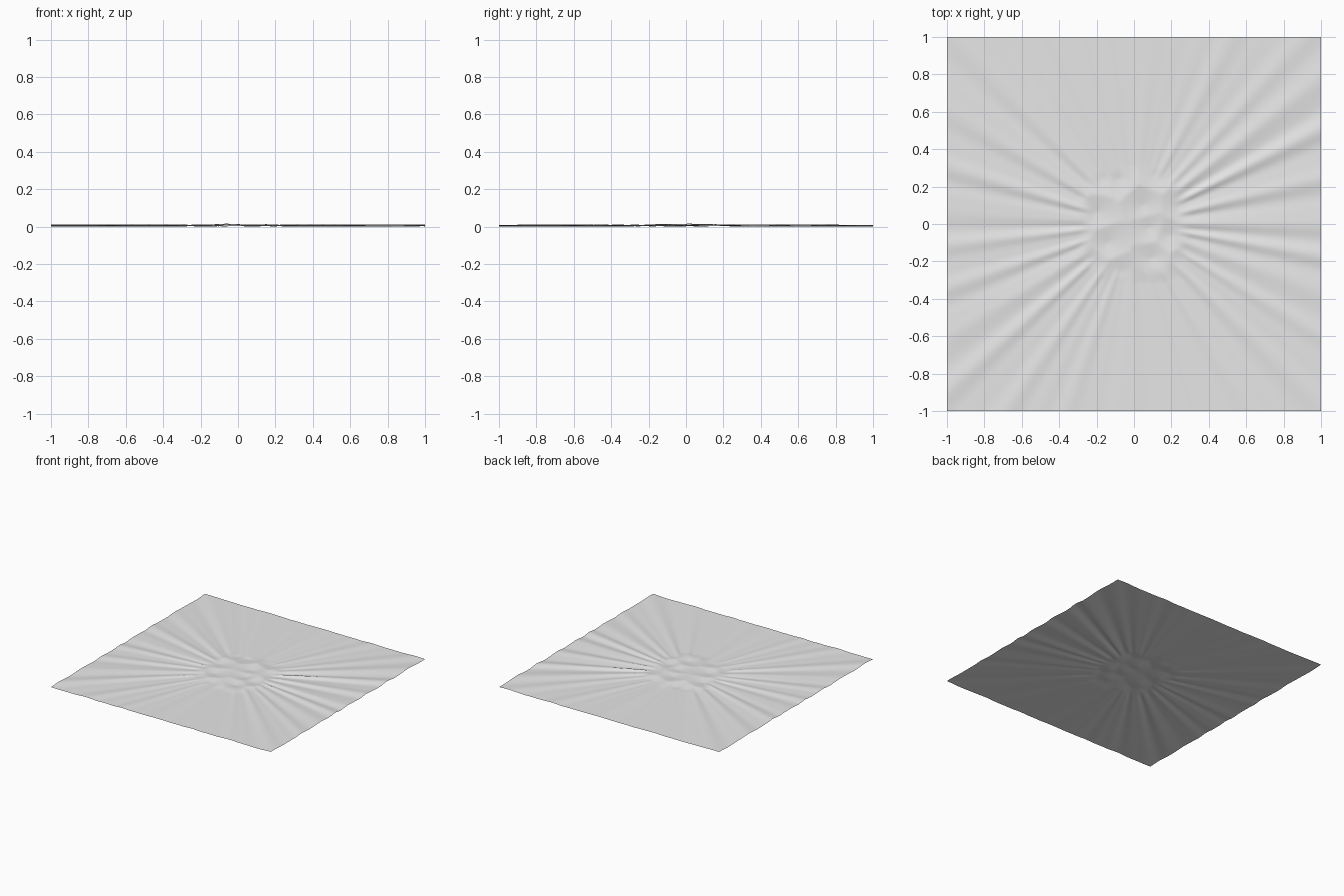
import bpy, bmesh, math, random
from mathutils import Vector

if "Cube" in bpy.data.objects:
    bpy.data.objects.remove(bpy.data.objects["Cube"])

random.seed(4)
N = 190            # grid resolution
CORE = 0.30        # half size of the dented centre

# centres of the bowl-shaped dents
CELLS = [(-0.20, 0.06), (0.05, 0.10), (-0.14, -0.10), (0.10, -0.18),
         (0.08, -0.02), (0.19, -0.06), (0.25, 0.10), (-0.17, 0.25),
         (-0.08, 0.25), (-0.23, -0.21), (0.28, 0.27), (-0.07, -0.26),
         (0.12, 0.27), (0.28, -0.20), (-0.32, -0.05), (-0.33, 0.20)]

# radial folds: angle in degrees, height, width in degrees
FOLDS = [(1, .007, 4), (14, .008, 3.5), (27, .008, 3), (38, .009, 3), (47, .005, 3),
         (62, .003, 4), (85, .002, 6), (112, .003, 5), (132, .004, 4),
         (148, .006, 4), (163, .008, 4), (175, .007, 3.5), (187, .007, 3),
         (199, .006, 3.5), (211, .008, 3), (222, .007, 3), (236, .005, 3),
         (250, .003, 3), (268, .002, 4), (285, .003, 3), (302, .004, 3),
         (317, .005, 3), (329, .005, 3), (340, .006, 3), (350, .006, 3)]
FINE = [(random.randint(25, 60), random.uniform(0, 6.28)) for _ in range(4)]


def dents(x, y):
    d = sorted(math.hypot(x - a, y - b) for a, b in CELLS)
    # soft minimum rounds the rims slightly
    k = 0.015
    h = max(k - abs(d[0] - d[1]), 0) / k
    return 0.006 + 0.12 * (d[0] - h * h * k * 0.25)


def folds(x, y):
    ang = math.degrees(math.atan2(y, x)) % 360
    z = 0.009
    for a, amp, w in FOLDS:
        t = (ang - a + 180) % 360 - 180
        z += amp * math.exp(-(t / w) ** 2)
    side = 0.3 + 0.7 * abs(math.cos(math.radians(ang)))
    return z + side * sum(0.0005 * math.sin(f * math.radians(ang) + p) for f, p in FINE)


def height(x, y):
    r = (x ** 4 + y ** 4) ** 0.25
    t = min(max((r - 0.21) / (CORE + 0.02 - 0.21), 0), 1)
    t = t * t * (3 - 2 * t)
    return dents(x, y) * (1 - t) + folds(x, y) * t


# wrinkled sheet
bm = bmesh.new()
bmesh.ops.create_grid(bm, x_segments=N, y_segments=N, size=1)
for v in bm.verts:
    v.co.z = height(v.co.x, v.co.y)
low = min(v.co.z for v in bm.verts)
for v in bm.verts:
    v.co.z -= low
    v.co.z = min(v.co.z, 0.025)
for f in bm.faces:
    f.smooth = True
me = bpy.data.meshes.new("wrinkled_sheet")
bm.to_mesh(me)
bm.free()
mat = bpy.data.materials.new("light grey")
mat.diffuse_color = (0.8, 0.8, 0.8, 1)
mat.use_nodes = True
mat.node_tree.nodes["Principled BSDF"].inputs["Base Color"].default_value = mat.diffuse_color
me.materials.append(mat)
bpy.context.collection.objects.link(bpy.data.objects.new("wrinkled_sheet", me))
